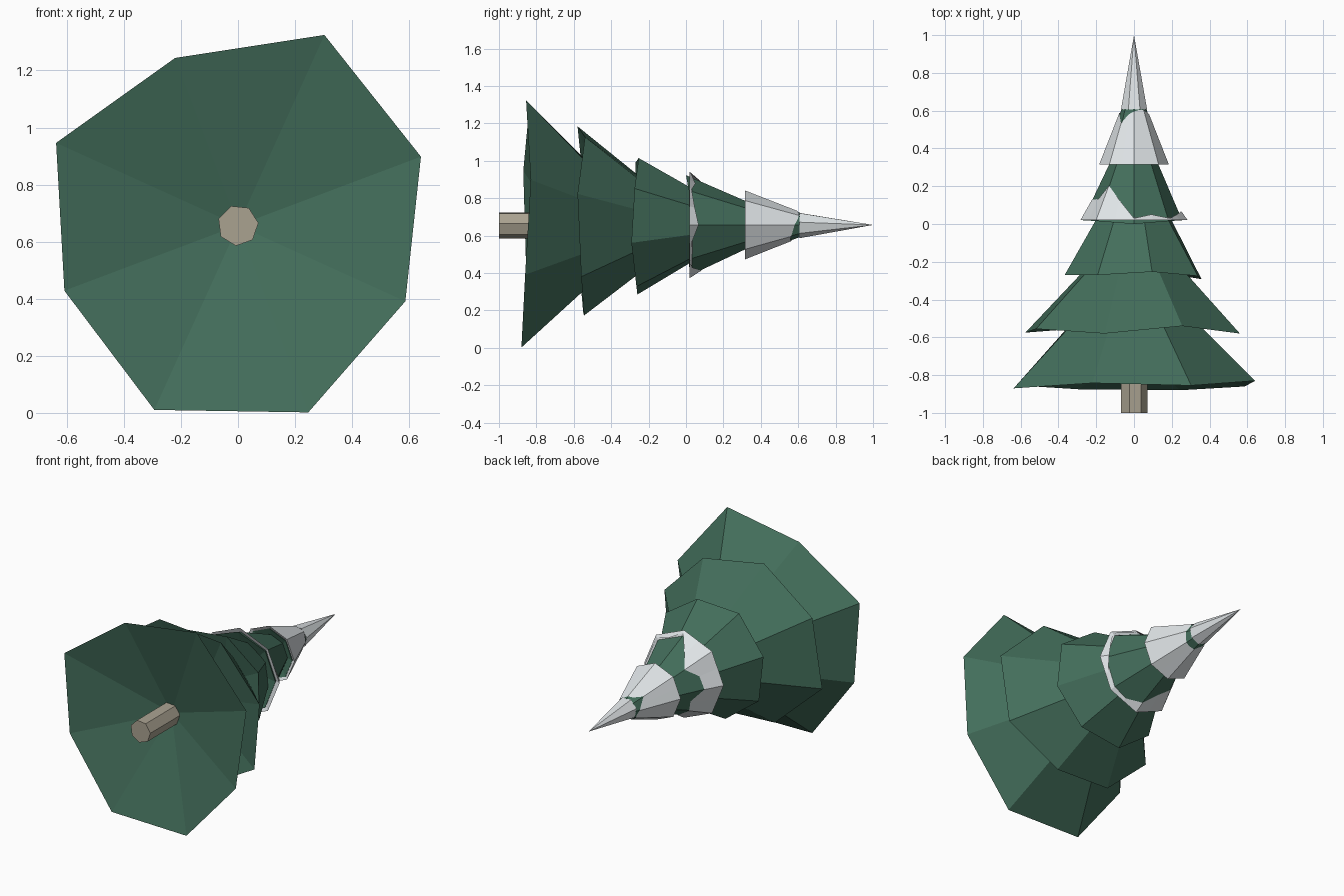
import bpy
import bmesh
from math import cos, sin, pi, radians

if "Cube" in bpy.data.objects:
    bpy.data.objects.remove(bpy.data.objects["Cube"], do_unlink=True)

AXIS_Z = 0.657   # the trunk axis lies along y at this height


def material(name, color):
    mat = bpy.data.materials.new(name)
    mat.use_nodes = True
    mat.diffuse_color = (*color, 1)
    mat.node_tree.nodes["Principled BSDF"].inputs["Base Color"].default_value = (*color, 1)
    return mat


GREEN = material("pine green", (0.056, 0.155, 0.104))
SNOW = material("snow white", (0.76, 0.80, 0.82))
BARK = material("bark brown", (0.40, 0.36, 0.28))


def ring(bm, radii, ys, turn):
    """Corners of a polygon around the axis, each with its own radius and y."""
    verts = []
    for k, (r, y) in enumerate(zip(radii, ys)):
        a = radians(turn + 360 * k / len(radii))
        verts.append(bm.verts.new((r * cos(a), y, AXIS_Z + r * sin(a))))
    return verts


def regular(bm, n, r, y, turn):
    return ring(bm, [r] * n, [y] * n, turn)


def centre(bm, y):
    return bm.verts.new((0, y, AXIS_Z))


def band(bm, low, high):
    n = len(low)
    for k in range(n):
        j = (k + 1) % n
        bm.faces.new((low[k], low[j], high[j], high[k]))


def fan(bm, loop, tip):
    for k in range(len(loop)):
        bm.faces.new((loop[k], loop[(k + 1) % len(loop)], tip))


def finish(bm, name, mat):
    bmesh.ops.recalc_face_normals(bm, faces=bm.faces)
    mesh = bpy.data.meshes.new(name)
    bm.to_mesh(mesh)
    bm.free()
    mesh.materials.append(mat)
    bpy.context.collection.objects.link(bpy.data.objects.new(name, mesh))


def tier(name, radii, rim_ys, top_r, top_y, hollow_y, turn):
    """Flared skirt of branches with a hollow underside."""
    bm = bmesh.new()
    rim = ring(bm, radii, rim_ys, turn)
    top = regular(bm, len(radii), top_r, top_y, turn)
    band(bm, rim, top)
    fan(bm, rim, centre(bm, hollow_y))
    bm.faces.new(top)
    finish(bm, name, GREEN)


def snow(name, rim_r, rim_y, top_r, top_y, heights, lift):
    """Snow blanket with a ragged upper edge; every second point is mid-facet."""
    bm = bmesh.new()
    n = len(heights)
    flat = [cos(pi / 8) if k % 2 else 1 for k in range(n)]
    rim = ring(bm, [(rim_r + lift) * f for f in flat], [rim_y] * n, 0)
    lip = ring(bm, [rim_r * 0.88 * f for f in flat], [rim_y + 0.02] * n, 0)
    edge = ring(bm, [(rim_r + (top_r - rim_r) * h + 0.005) * f for f, h in zip(flat, heights)],
                [rim_y + (top_y - rim_y) * h for h in heights], 0)
    for k in range(n):
        j = (k + 1) % n
        if heights[k] + heights[j] > 0:
            bm.faces.new((rim[k], rim[j], edge[j], edge[k]))
            bm.faces.new((lip[k], lip[j], rim[j], rim[k]))
    bmesh.ops.delete(bm, geom=[v for v in bm.verts if not v.link_faces], context='VERTS')
    finish(bm, name, SNOW)


# Trunk
bm = bmesh.new()
base = regular(bm, 7, 0.072, -1, 7)
end = regular(bm, 7, 0.072, -0.6, 7)
band(bm, base, end)
bm.faces.new(base)
bm.faces.new(end)
finish(bm, "trunk", BARK)

# Branch skirts, from the trunk to the tip
tier("bottom_branches", [.685, .733, .627, .70, .65, .71, .70, .644],
     [-.83, -.855, -.842, -.87, -.855, -.875, -.88, -.86], 0.32, -0.49, -0.68, 20.6)
tier("lower_branches", [.585, .535, .55, .59, .60, .53, .505, .58],
     [-.58, -.54, -.58, -.555, -.575, -.55, -.545, -.56], 0.23, -0.2, -0.415, 16.5)
tier("middle_branches", [.39, .37, .385, .38, .39, .385, .38, .37],
     [-.275, -.253, -.27, -.27, -.265, -.26, -.265, -.292], 0.18, 0.07, -0.165, 30)
tier("upper_branches", [.255, .26, .266, .27, .272, .27, .27, .26],
     [.02, .015, .0, .015, .02, .02, .02, .015], 0.11, 0.36, 0.095, 0)
tier("top_branches", [0.165] * 8, [0.32] * 8, 0.065, 0.61, 0.38, 0)

# Snow blankets on the upper skirts
snow("upper_snow", 0.268, 0.02, 0.11, 0.36,
     [.14, .08, .03, .09, .03, .32, .54, .33, .32, .5, .45, .35, .18, .04, 0, .03], 0.016)
snow("top_snow", 0.168, 0.316, 0.065, 0.61,
     [.9, .95, .98, .98, .95, .9, .74, .84, .92, .95, .94, .9, .84, .82, .84, .87], 0.016)

# Snowy tip
bm = bmesh.new()
tip_base = regular(bm, 7, 0.071, 0.606, 12)
fan(bm, tip_base, centre(bm, 1.0))
fan(bm, tip_base, centre(bm, 0.63))
finish(bm, "snow_tip", SNOW)
